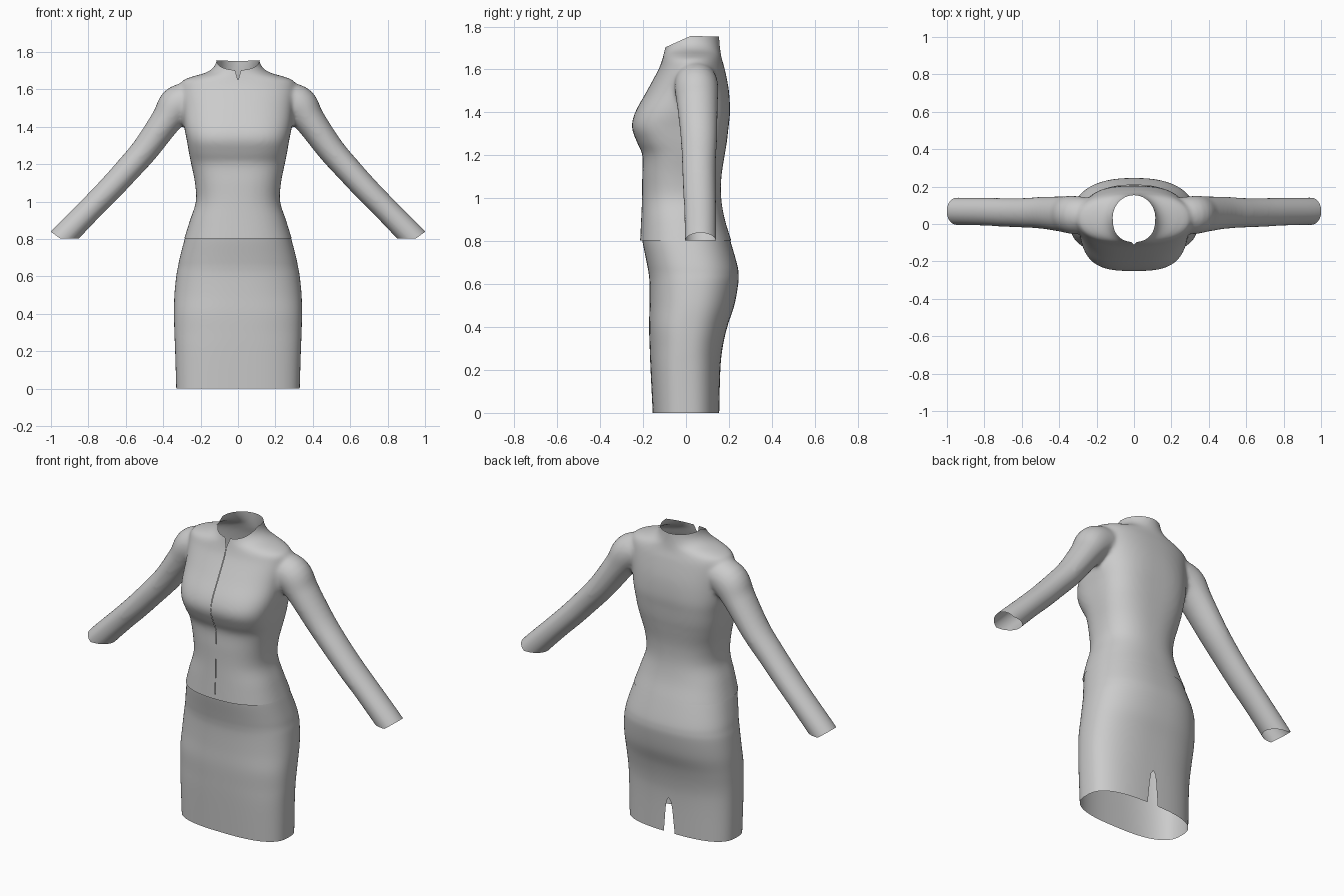
import bpy, bmesh, math
from mathutils import Vector

if "Cube" in bpy.data.objects:
    bpy.data.objects.remove(bpy.data.objects["Cube"])

N = 72  # points round each cross-section


def spline(rows, steps):
    """Resample rows of numbers with a Catmull-Rom curve."""
    out = []
    for i in range(len(rows) - 1):
        p = [rows[max(0, min(len(rows) - 1, i + k))] for k in (-1, 0, 1, 2)]
        for s in range(steps):
            t = s / steps
            out.append([0.5 * (2 * b + (c - a) * t + (2 * a - 5 * b + 4 * c - d) * t * t
                               + (3 * b - a - 3 * c + d) * t ** 3) for a, b, c, d in zip(*p)])
    return out + [list(rows[-1])]


def loft(bm, rings, caps):
    loops = [[bm.verts.new(p) for p in r] for r in rings]
    for a, b in zip(loops, loops[1:]):
        for i in range(N):
            j = (i + 1) % N
            bm.faces.new((a[i], a[j], b[j], b[i]))
    if caps:
        bm.faces.new(loops[0][::-1])
        bm.faces.new(loops[-1])


def body_ring(z, hw, yf, yb, n):
    """Rounded-box section: half width, front y, back y, squareness."""
    pts = []
    for i in range(N):
        a = 2 * math.pi * i / N
        c, s = math.cos(a), math.sin(a)
        pts.append((hw * math.copysign(abs(c) ** (2 / n), c),
                    (yf + yb) / 2 + (yb - yf) / 2 * math.copysign(abs(s) ** (2 / n), s), z))
    return pts


def cut(bm, co, no):
    bmesh.ops.bisect_plane(bm, geom=bm.verts[:] + bm.edges[:] + bm.faces[:],
                           plane_co=co, plane_no=no, clear_outer=True)


def cut_notch(bm, poly, side):
    """Remove a convex x-z outline (counter-clockwise) from the front (-1) or back (1)."""
    zs = [p[1] for p in poly]

    def near():
        return [f for f in bm.faces if f.calc_center_median().y * side > 0.02
                and abs(f.calc_center_median().x) < 0.09
                and min(zs) - 0.04 < f.calc_center_median().z < max(zs) + 0.04]
    lines = [(a, (b[1] - a[1], a[0] - b[0])) for a, b in zip(poly, poly[1:] + poly[:1])]
    for a, n in lines:
        fs = near()
        geom = list({e for f in fs for e in f.edges} | {v for f in fs for v in f.verts}) + fs
        bmesh.ops.bisect_plane(bm, geom=geom, plane_co=(a[0], 0, a[1]), plane_no=(n[0], 0, n[1]))
    gone = []
    for f in near():
        c = f.calc_center_median()
        if all((c.x - a[0]) * n[0] + (c.z - a[1]) * n[1] < 1e-5 for a, n in lines):
            gone.append(f)
    bmesh.ops.delete(bm, geom=gone, context='FACES')


def new_object(name, bm):
    me = bpy.data.meshes.new(name)
    bmesh.ops.recalc_face_normals(bm, faces=bm.faces[:])
    bm.to_mesh(me)
    bm.free()
    ob = bpy.data.objects.new(name, me)
    bpy.context.collection.objects.link(ob)
    bpy.context.view_layer.objects.active = ob
    return ob


# Skirt: z, half width, front y, back y, squareness
skirt_rows = [
    (0.0, .330, -.155, .155, 2.7), (.2, .336, -.165, .160, 2.6), (.3, .340, -.169, .170, 2.5),
    (.4, .342, -.172, .192, 2.5), (.5, .340, -.170, .225, 2.4), (.6, .330, -.170, .243, 2.4),
    (.65, .321, -.174, .245, 2.4), (.7, .311, -.183, .236, 2.4), (.8, .285, -.203, .207, 2.4),
    (.83, .274, -.203, .196, 2.4)]
bm = bmesh.new()
loft(bm, [body_ring(*r) for r in spline(skirt_rows, 5)], False)
# rounded back vent
cut_notch(bm, [(-.036, -.01), (.036, -.01), (.022, .14), (.014, .185), (0, .205),
               (-.014, .185), (-.022, .14)], 1)
skirt = new_object("skirt", bm)

# Jacket body, same columns
torso_rows = [
    (.74, .305, -.217, .228, 2.4), (.8, .288, -.214, .212, 2.4), (.9, .257, -.209, .181, 2.4),
    (1.0, .225, -.205, .164, 2.4), (1.1, .230, -.204, .165, 2.5), (1.2, .250, -.203, .180, 2.7),
    (1.26, .262, -.228, .190, 2.9), (1.33, .274, -.252, .198, 3.0), (1.4, .288, -.237, .205, 2.8),
    (1.5, .298, -.182, .200, 2.5), (1.6, .308, -.128, .181, 2.3), (1.645, .298, -.111, .168, 2.2),
    (1.668, .245, -.105, .163, 2.1), (1.69, .170, -.100, .160, 2.0), (1.72, .129, -.094, .157, 2.0),
    (1.76, .113, -.088, .154, 2.0), (1.82, .106, -.085, .152, 2.0)]
bm = bmesh.new()
loft(bm, [body_ring(*r) for r in spline(torso_rows, 4)], True)

# Sleeves: x, y, z, radius in x-z, radius in y
sleeve_rows = [
    (.20, .045, 1.560, .080, .090), (.315, .048, 1.522, .102, .102), (.385, .053, 1.432, .083, .095),
    (.495, .060, 1.280, .073, .085), (.60, .060, 1.160, .069, .079), (.695, .062, 1.057, .067, .077),
    (.80, .066, .950, .066, .075), (.945, .068, .800, .069, .074), (.99, .069, .742, .069, .074)]
path = spline(sleeve_rows, 5)
for side in (1, -1):
    rings = []
    for i, (x, y, z, r, ry) in enumerate(path):
        a, b = path[max(0, i - 1)], path[min(len(path) - 1, i + 1)]
        t = Vector((b[0] - a[0], b[2] - a[2])).normalized()
        angles = [2 * math.pi * k / N for k in range(N)]
        rings.append([(side * (x - t.y * r * math.cos(q)), y + ry * math.sin(q),
                       z + t.x * r * math.cos(q)) for q in angles])
    loft(bm, rings, True)
jacket = new_object("jacket", bm)

# Fuse body and sleeves, soften the armholes
remesh = jacket.modifiers.new("fuse", 'REMESH')
remesh.mode = 'VOXEL'
remesh.voxel_size = 0.011
smooth = jacket.modifiers.new("soften", 'SMOOTH')
smooth.factor = 0.5
smooth.iterations = 10
for m in ("fuse", "soften"):
    bpy.ops.object.modifier_apply(modifier=m)

# Open hem, cuffs and collar
bm = bmesh.new()
bm.from_mesh(jacket.data)
cut(bm, (0, 0, .803), (0, 0, -1))
for side in (1, -1):
    cut(bm, (side * .945, 0, .798), (side * .59, 0, -.81))
cut(bm, (0, 0, 1.757), (0, .03, 1))
cut(bm, (0, -.09, 1.706), (0, -.45, 1))
cut_notch(bm, [(0, 1.648), (.024, 1.73), (-.024, 1.73)], -1)

# Front closure seam: split the centre line and part it slightly
bmesh.ops.bisect_plane(bm, geom=bm.verts[:] + bm.edges[:] + bm.faces[:],
                       plane_co=(0, 0, 0), plane_no=(1, 0, 0))
seam = [e for e in bm.edges if all(abs(v.co.x) < 1e-5 and v.co.y < -.03 for v in e.verts)]
bmesh.ops.split_edges(bm, edges=seam)
for v in bm.verts:
    if abs(v.co.x) < 1e-5 and v.co.y < -.03 and v.co.z < 1.645 and v.link_faces:
        v.co.x = math.copysign(.0012, v.link_faces[0].calc_center_median().x)
bm.to_mesh(jacket.data)
bm.free()

# Smooth shading
for ob in (skirt, jacket):
    for p in ob.data.polygons:
        p.use_smooth = True
